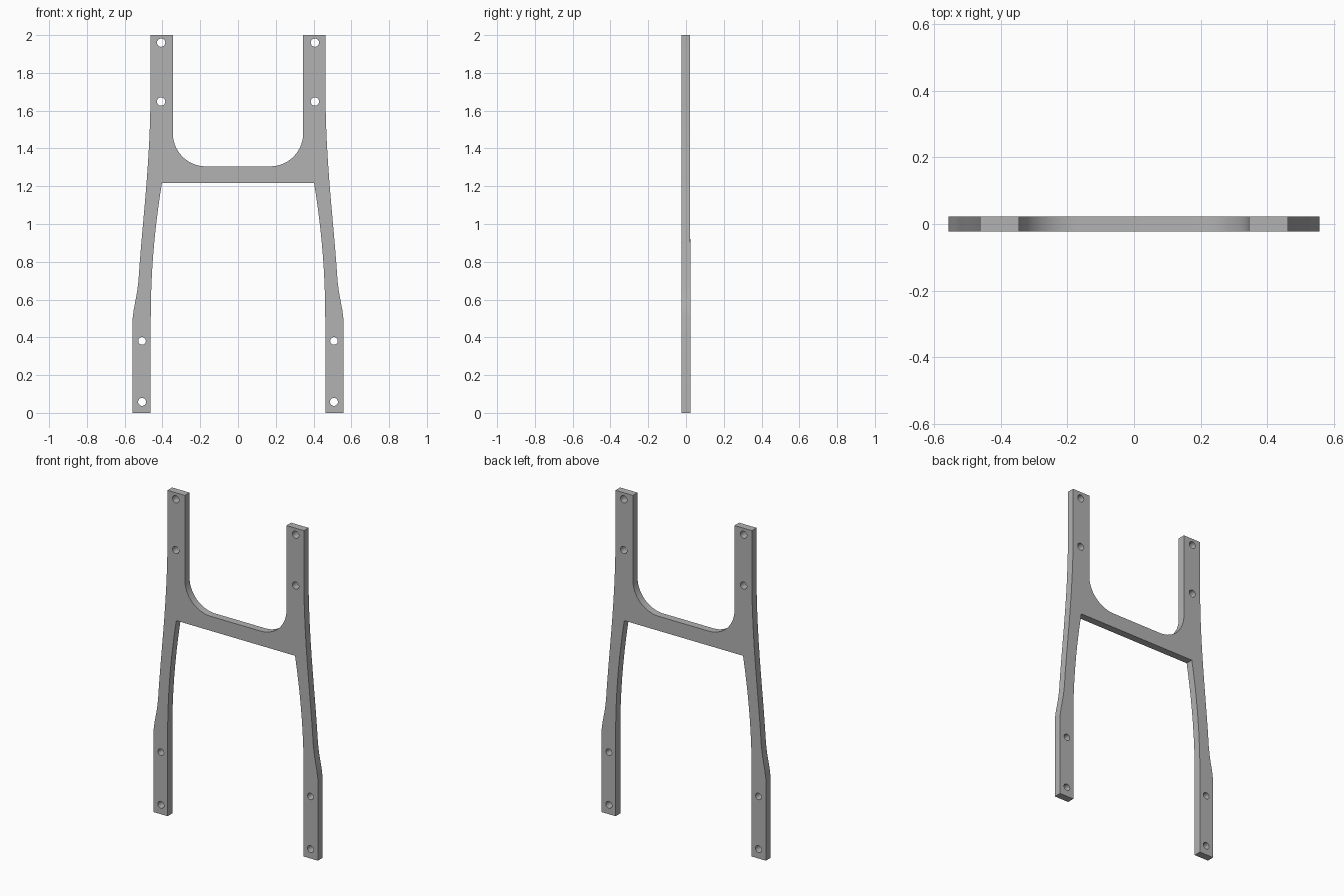
import bpy
from math import sin, cos, pi, radians
from mathutils.geometry import interpolate_bezier
from mathutils import Vector

cube = bpy.data.objects.get("Cube")
if cube:
    bpy.data.objects.remove(cube, do_unlink=True)

DEPTH = 0.045

grey = bpy.data.materials.new("plain grey")
grey.use_nodes = True
colour = (0.45, 0.45, 0.45, 1)
grey.diffuse_color = colour
grey.node_tree.nodes["Principled BSDF"].inputs["Base Color"].default_value = colour


def bend(a, b, c, d, steps=10):
    """Points of a smooth bend between a and d."""
    pts = interpolate_bezier(*(Vector((x, z, 0)) for x, z in (a, b, c, d)), steps)
    return [(p.x, p.y) for p in pts]


def circle(x, z, r, n=24):
    return [(x + r * cos(2 * pi * i / n), z + r * sin(2 * pi * i / n)) for i in range(n)]


# Half outline, from the crossbar top up, round the upright and down the leg
fillet = [(0.17 + 0.175 * sin(a), 1.48 - 0.175 * cos(a))
          for a in (pi / 2 * i / 14 for i in range(15))]
upright = [(0.345, 2), (0.463, 2)]
outer_edge = bend((0.463, 1.67), (0.466, 1.3), (0.508, 1.0), (0.527, 0.7))
outer_knee = bend((0.527, 0.7), (0.535, 0.61), (0.552, 0.57), (0.558, 0.5), 5)
foot = [(0.558, 0), (0.462, 0)]
inner_edge = bend((0.462, 0.5), (0.462, 0.77), (0.438, 1.0), (0.403, 1.216))
half = fillet + upright + outer_edge + outer_knee[1:] + foot + inner_edge
outline = half + [(-x, z) for x, z in reversed(half)]

# Bolt holes, mirrored to both sides
holes = [circle(s * x, z, r) for s in (1, -1)
         for x, z, r in ((0.407, 1.96, 0.022), (0.407, 1.648, 0.022),
                         (0.508, 0.381, 0.02), (0.508, 0.058, 0.021))]

# Flat plate cut from the outline and extruded
curve = bpy.data.curves.new("frame_plate", "CURVE")
curve.dimensions = "2D"
curve.fill_mode = "BOTH"
curve.extrude = DEPTH / 2
for loop in [outline] + holes:
    spline = curve.splines.new("POLY")
    spline.points.add(len(loop) - 1)
    for point, (x, z) in zip(spline.points, loop):
        point.co = (x, z, 0, 1)
    spline.use_cyclic_u = True
curve.materials.append(grey)

plate = bpy.data.objects.new("frame_plate", curve)
bpy.context.collection.objects.link(plate)
plate.rotation_euler.x = radians(90)
bpy.ops.object.select_all(action="DESELECT")
plate.select_set(True)
bpy.context.view_layer.objects.active = plate
bpy.ops.object.convert(target="MESH")
bpy.ops.object.transform_apply(location=False, rotation=True, scale=False)
bpy.ops.object.mode_set(mode="EDIT")
bpy.ops.mesh.select_all(action="SELECT")
bpy.ops.mesh.remove_doubles(threshold=0.0001)
bpy.ops.mesh.normals_make_consistent(inside=False)
bpy.ops.object.mode_set(mode="OBJECT")
bpy.ops.object.shade_smooth_by_angle(angle=radians(30))
